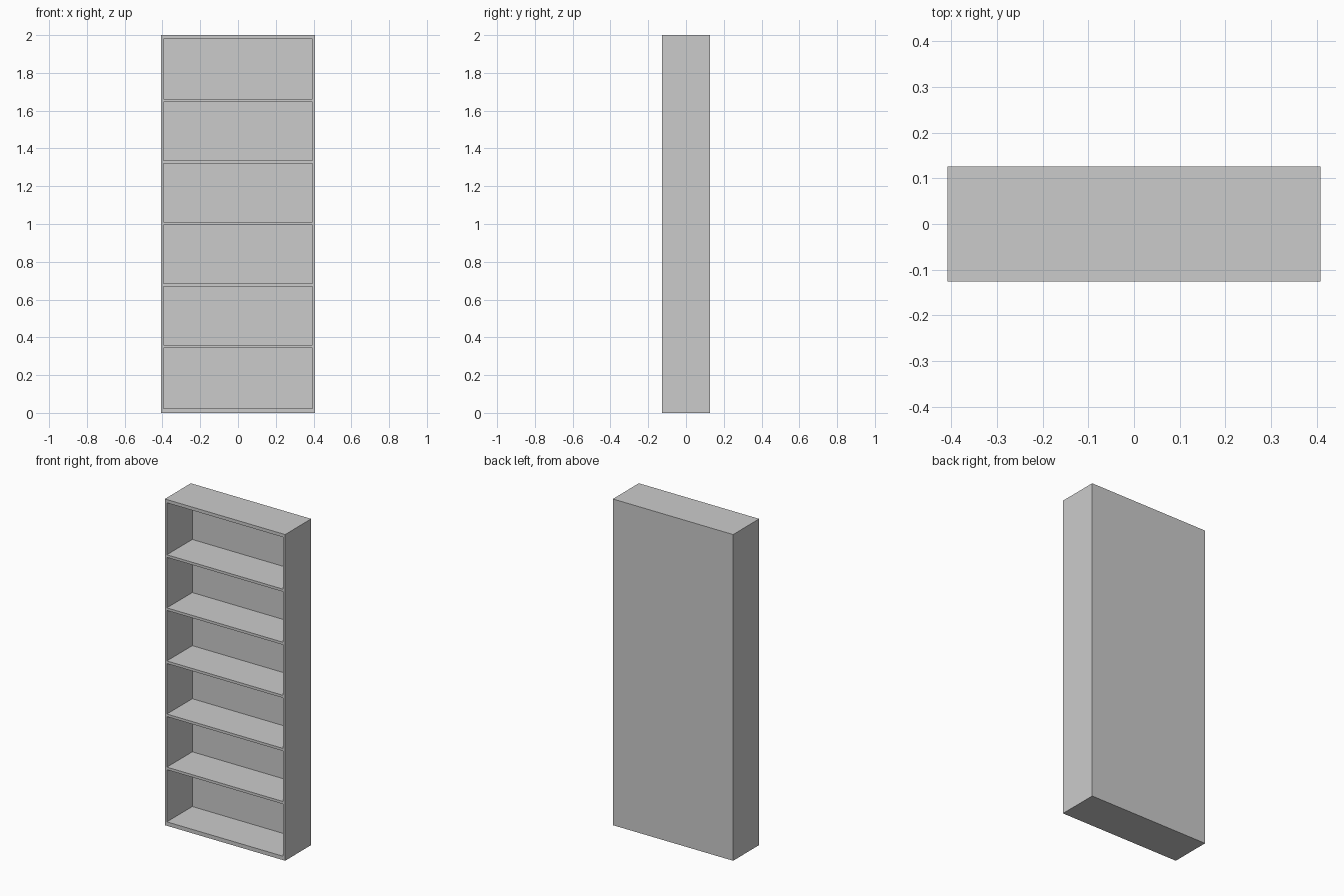
import bpy

if "Cube" in bpy.data.objects:
    bpy.data.objects.remove(bpy.data.objects["Cube"], do_unlink=True)

W, D, H = 0.816, 0.252, 2.0      # outer size
SIDE, SHELF, BACK = 0.014, 0.016, 0.006
BOTTOM, TOP = 0.024, 0.02
PITCH, MIDDLE = 0.3255, 1.0025   # shelf spacing and height of the middle shelf

grey = bpy.data.materials.new("light_grey")
grey.use_nodes = True
color = (0.6, 0.6, 0.6, 1)
grey.diffuse_color = color
grey.node_tree.nodes["Principled BSDF"].inputs["Base Color"].default_value = color


def board(name, size, center):
    bpy.ops.mesh.primitive_cube_add(size=1, location=center)
    ob = bpy.context.object
    ob.name = name
    ob.scale = size
    bpy.ops.object.transform_apply(location=False, rotation=False, scale=True)
    ob.data.materials.append(grey)
    return ob


# Carcass: side panels run full height, other boards fit between them
inner = W - 2 * SIDE
for name, s in (("left_side", 1), ("right_side", -1)):
    board(name, (SIDE, D, H), (s * (W - SIDE) / 2, 0, H / 2))
board("bottom_board", (inner, D, BOTTOM), (0, 0, BOTTOM / 2))
board("top_board", (inner, D, TOP), (0, 0, H - TOP / 2))
board("back_panel", (inner, BACK, H - TOP - BOTTOM),
      (0, (D - BACK) / 2, (H - TOP + BOTTOM) / 2))

# Five evenly spaced shelves, resting against the back panel
for i in range(5):
    board(f"shelf_{i + 1}", (inner, D - BACK, SHELF),
          (0, -BACK / 2, MIDDLE + (i - 2) * PITCH))
